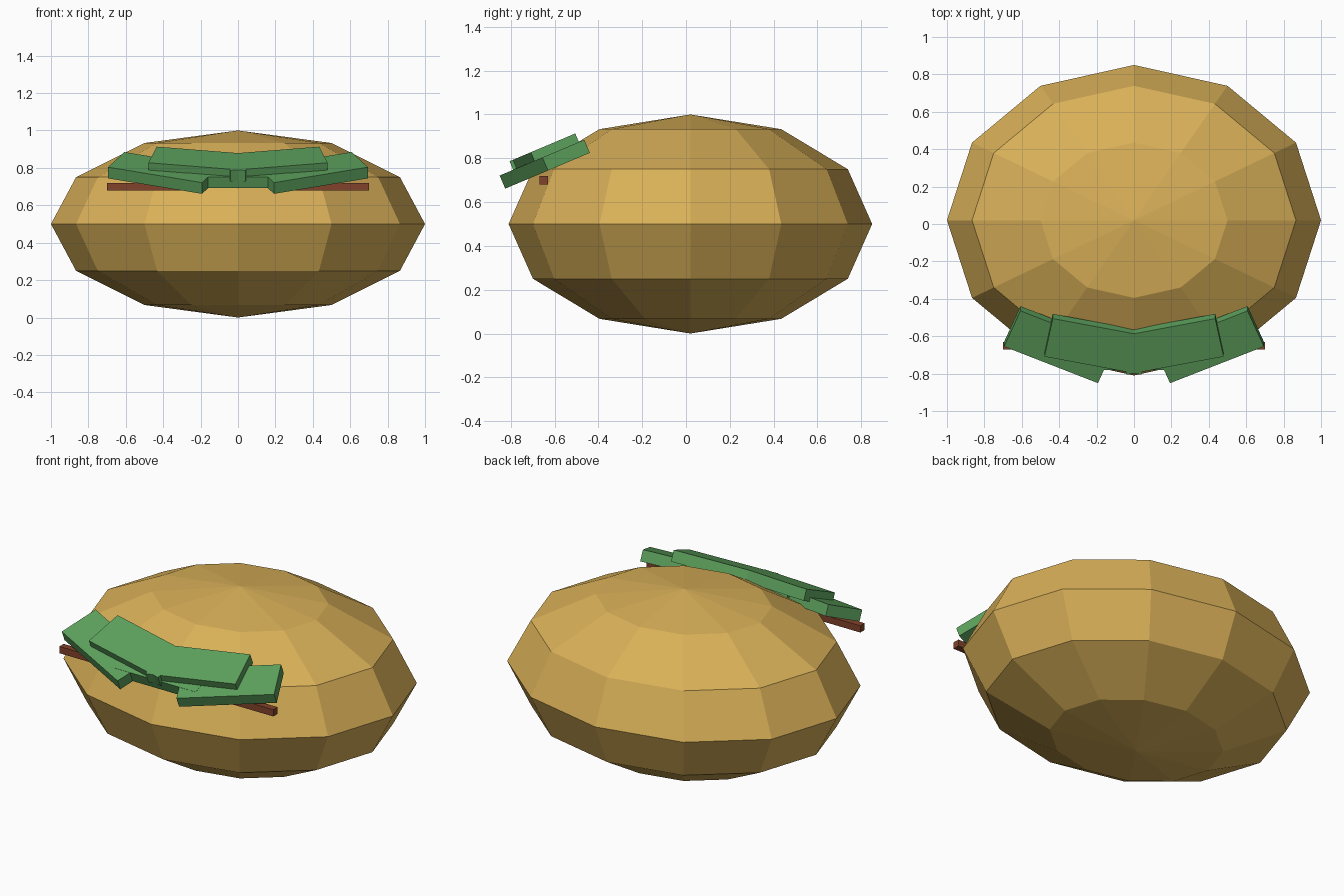
import bpy
import math

if "Cube" in bpy.data.objects:
    bpy.data.objects.remove(bpy.data.objects["Cube"])


def make_material(name, srgb):
    """Flat colour, converted from sRGB 0-255 to linear."""
    m = bpy.data.materials.new(name)
    lin = [((c / 255 + 0.055) / 1.055) ** 2.4 for c in srgb]
    m.diffuse_color = (*lin, 1.0)
    m.use_nodes = True
    m.node_tree.nodes["Principled BSDF"].inputs["Base Color"].default_value = m.diffuse_color
    return m


GOLD = make_material("golden skin", (217, 176, 88))
GREEN = make_material("leaf green", (93, 161, 93))
BROWN = make_material("stem brown", (128, 66, 42))


def add_box(name, centre, size, mat, tilt=0.0, turn=0.0):
    """Box turned in its own plane first, then tilted about x."""
    bpy.ops.mesh.primitive_cube_add(size=1, location=centre)
    ob = bpy.context.object
    ob.name = name
    ob.scale = size
    ob.rotation_mode = 'ZYX'
    ob.rotation_euler = (tilt, 0, turn)
    ob.data.materials.append(mat)
    return ob


# Faceted, flattened round body
bpy.ops.mesh.primitive_uv_sphere_add(segments=12, ring_count=6, radius=1,
                                     location=(0, 0.02, 0.5))
body = bpy.context.object
body.name = "body"
body.scale = (1.0, 0.83, 0.5)
body.data.materials.append(GOLD)

# Thin stem running across the front
add_box("stem", (0, -0.65, 0.70), (1.4, 0.04, 0.04), BROWN)

# Leaves: lower row of three, upper row of two, all on one slope
TILT = 0.4
add_box("lower_leaf_middle", (0, -0.667, 0.765), (0.54, 0.22, 0.065), GREEN, TILT)
for side, s in (("right", 1), ("left", -1)):
    add_box("lower_leaf_" + side, (s * 0.40, -0.645, 0.773),
            (0.545, 0.225, 0.065), GREEN, TILT, s * 0.4)
    add_box("upper_leaf_" + side, (s * 0.197, -0.643, 0.82),
            (0.53, 0.225, 0.065), GREEN, TILT, s * 0.2)
